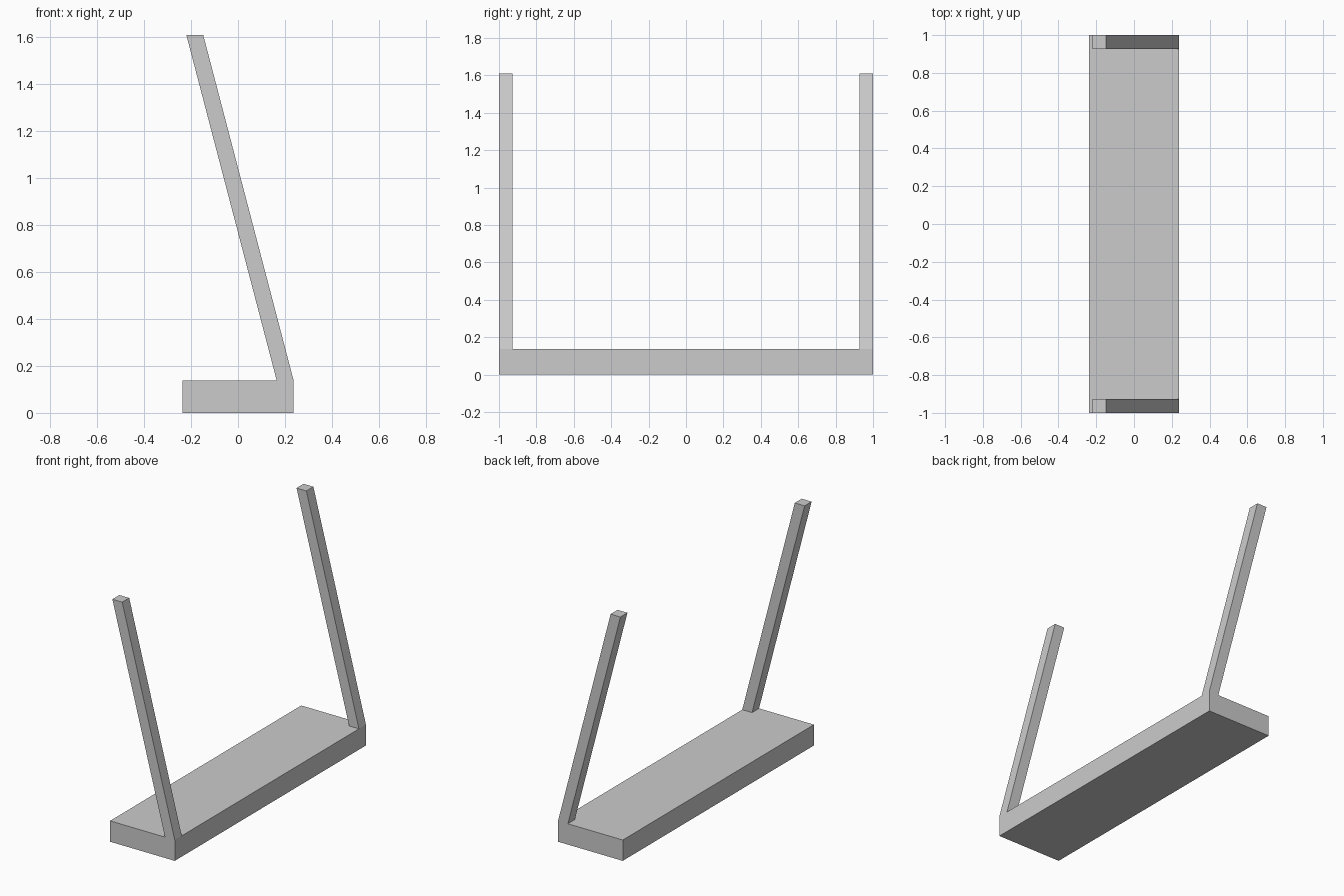
import bpy
import bmesh

if "Cube" in bpy.data.objects:
    bpy.data.objects.remove(bpy.data.objects["Cube"])


def extrude_profile(name, profile, y0, y1):
    """Extrude a closed (x, z) profile along y into a solid object."""
    bm = bmesh.new()
    face = bm.faces.new([bm.verts.new((x, y0, z)) for x, z in profile])
    ext = bmesh.ops.extrude_face_region(bm, geom=[face], use_keep_orig=True)
    verts = [g for g in ext["geom"] if isinstance(g, bmesh.types.BMVert)]
    bmesh.ops.translate(bm, verts=verts, vec=(0, y1 - y0, 0))
    bmesh.ops.recalc_face_normals(bm, faces=bm.faces)
    mesh = bpy.data.meshes.new(name)
    bm.to_mesh(mesh)
    bm.free()
    obj = bpy.data.objects.new(name, mesh)
    bpy.context.collection.objects.link(obj)
    return obj


HALF_X, BASE_H, TOP = 0.237, 0.138, 1.61
POST_W, POST_D, LEAN = 0.072, 0.073, 0.385

# Base slab
extrude_profile("base", [(-HALF_X, 0), (HALF_X, 0),
                         (HALF_X, BASE_H), (-HALF_X, BASE_H)], -1, 1)

# Leaning posts, flush with the rear edge and the ends of the base
post_profile = [(HALF_X - POST_W, BASE_H), (HALF_X, BASE_H),
                (HALF_X - LEAN, TOP), (HALF_X - POST_W - LEAN, TOP)]
posts = extrude_profile("leaning_posts", post_profile, 1 - POST_D, 1)
mirror = posts.modifiers.new("Mirror", 'MIRROR')
mirror.use_axis = (False, True, False)
